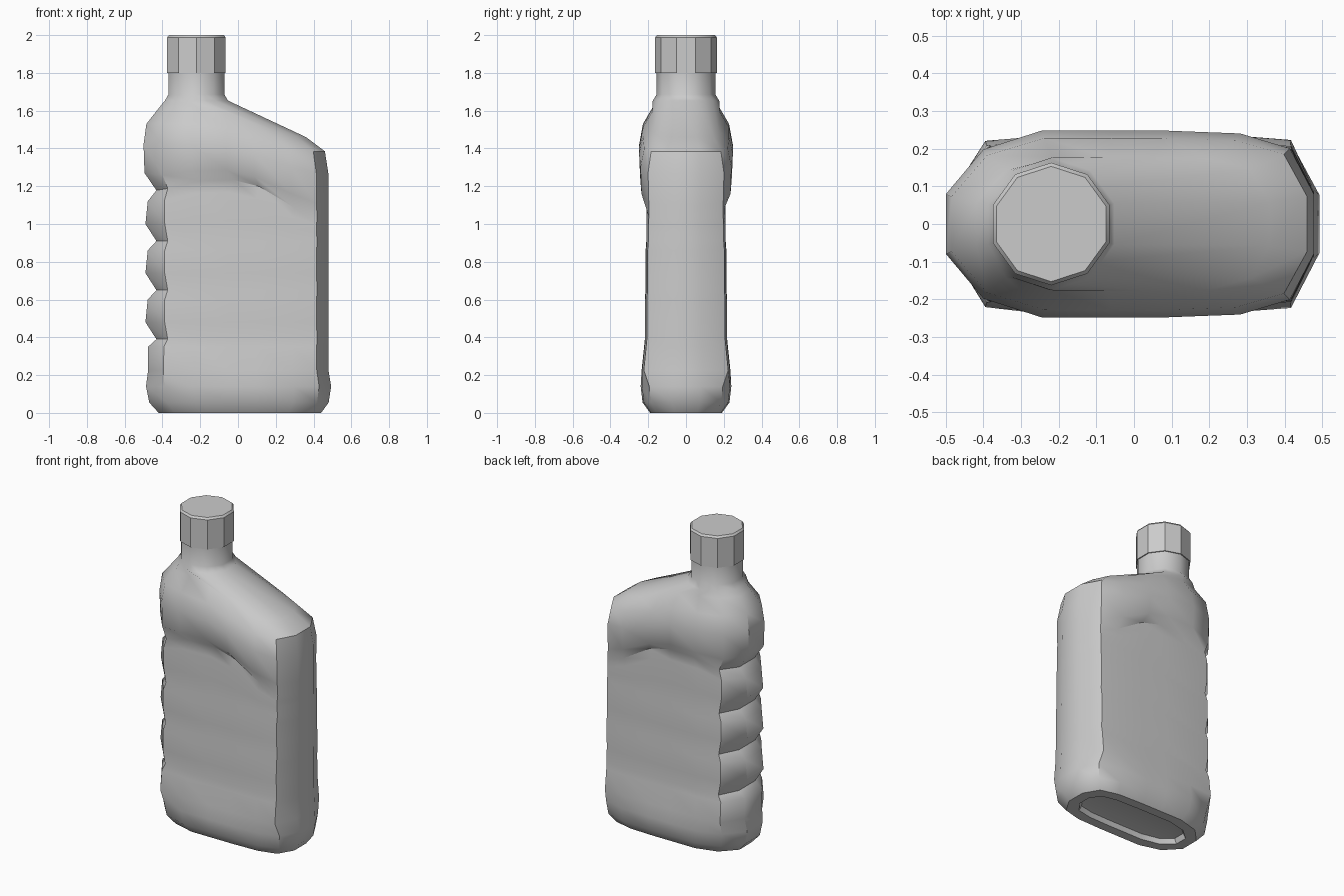
import bpy, bmesh, math

if "Cube" in bpy.data.objects:
    bpy.data.objects.remove(bpy.data.objects["Cube"])

XF = [0, .1, .26, .45, .6, .8, .935, 1]           # lengthwise spacing of a half section
ROUND = [.32, .8, 1, 1, 1, .97, .81, .32]         # rounded section
PANEL = [.38, .94, 1, 1, 1, .99, .95, .38]        # boxy label section
DROP = [0, -.01, -.05, -.055, -.02, .09, .14, .15]  # curve of the panel's top edge
NECK_X = -.22


def section(xl, xr, d, z, shape=ROUND, corner=None):
    """Half section (y >= 0), from left end to right end; z is a number or a list."""
    xs = [xl + (xr - xl) * f for f in XF]
    if corner is not None:
        xs[1] = corner
    zs = z if isinstance(z, list) else [z] * 8
    return [(x, d * s, h) for x, s, h in zip(xs, shape, zs)]


def decagon(r, z):
    """Half of a ten-sided ring around the neck, with extra mid-edge points."""
    pts = []
    for a in (162, 126, 108, 90, 72, 54, 36, 18):
        k = r * (math.cos(math.radians(18)) if a in (108, 72, 36) else 1)
        t = math.radians(a)
        pts.append((NECK_X + k * math.cos(t), k * math.sin(t), z))
    return pts


def loft(name, halves, angle):
    """Mirror each half section in y and skin the rings, closing both ends."""
    bm = bmesh.new()
    rings = []
    for h in halves:
        full = h + [(x, -y, z) for x, y, z in reversed(h)]
        rings.append([bm.verts.new(p) for p in full])
    n = len(rings[0])
    for a, b in zip(rings, rings[1:]):
        for i in range(n):
            j = (i + 1) % n
            bm.faces.new((a[i], a[j], b[j], b[i]))
    bm.faces.new(rings[0])
    bm.faces.new(rings[-1])
    bmesh.ops.recalc_face_normals(bm, faces=bm.faces)
    me = bpy.data.meshes.new(name)
    bm.to_mesh(me)
    bm.free()
    ob = bpy.data.objects.new(name, me)
    bpy.context.collection.objects.link(ob)
    bpy.ops.object.select_all(action='DESELECT')
    ob.select_set(True)
    bpy.context.view_layer.objects.active = ob
    bpy.ops.object.shade_smooth_by_angle(angle=math.radians(angle))
    return ob


# recessed underside and rounded foot
rings = [
    section(-.31, .33, .095, .035),
    section(-.34, .36, .12, .03),
    section(-.355, .375, .13, 0),
    section(-.42, .44, .19, 0),
    section(-.47, .48, .23, .055),
    section(-.487, .493, .24, .14),
    section(-.476, .479, .235, .225, PANEL, -.395),
    section(-.476, .478, .222, .35, PANEL, -.392),
]

# label panel with finger grips on the left edge
for i in range(3):
    z, d = .39 + .26 * i, .218 - .004 * i
    t1, t2 = (.3, .88) if i == 2 else (0, 0)
    for xl, dz, corner, t in ((-.432, 0, -.372, 0), (-.49, .09, -.388, t1), (-.478, .21, -.388, t2)):
        zs = [z + dz - t * q for q in DROP]
        rings.append(section(xl, .478, d, zs, PANEL, corner))
rings.append(section(-.432, .478, .207, [1.178 - q for q in DROP], PANEL, -.372))

# bulging shoulder sloping down to the right
rings += [
    section(-.495, .478, .243, [1.27, 1.26, 1.28, 1.285, 1.25, 1.16, 1.11, 1.10], corner=-.4),
    section(-.5, .478, .248, [1.42, 1.42, 1.42, 1.41, 1.37, 1.3, 1.27, 1.27], corner=-.4),
    section(-.485, .46, .228, [1.53, 1.53, 1.53, 1.51, 1.46, 1.4, 1.385, 1.385]),
    section(-.418, .36, .178, [1.615, 1.615, 1.615, 1.595, 1.55, 1.49, 1.465, 1.46]),
    decagon(.176, 1.653),
    decagon(.156, 1.685),
    decagon(.156, 1.82),
]
loft("bottle_body", rings, 38)

# ten-sided screw cap
loft("cap", [decagon(.15, 1.8), decagon(.163, 1.8), decagon(.163, 1.988), decagon(.153, 2.0)], 30)
